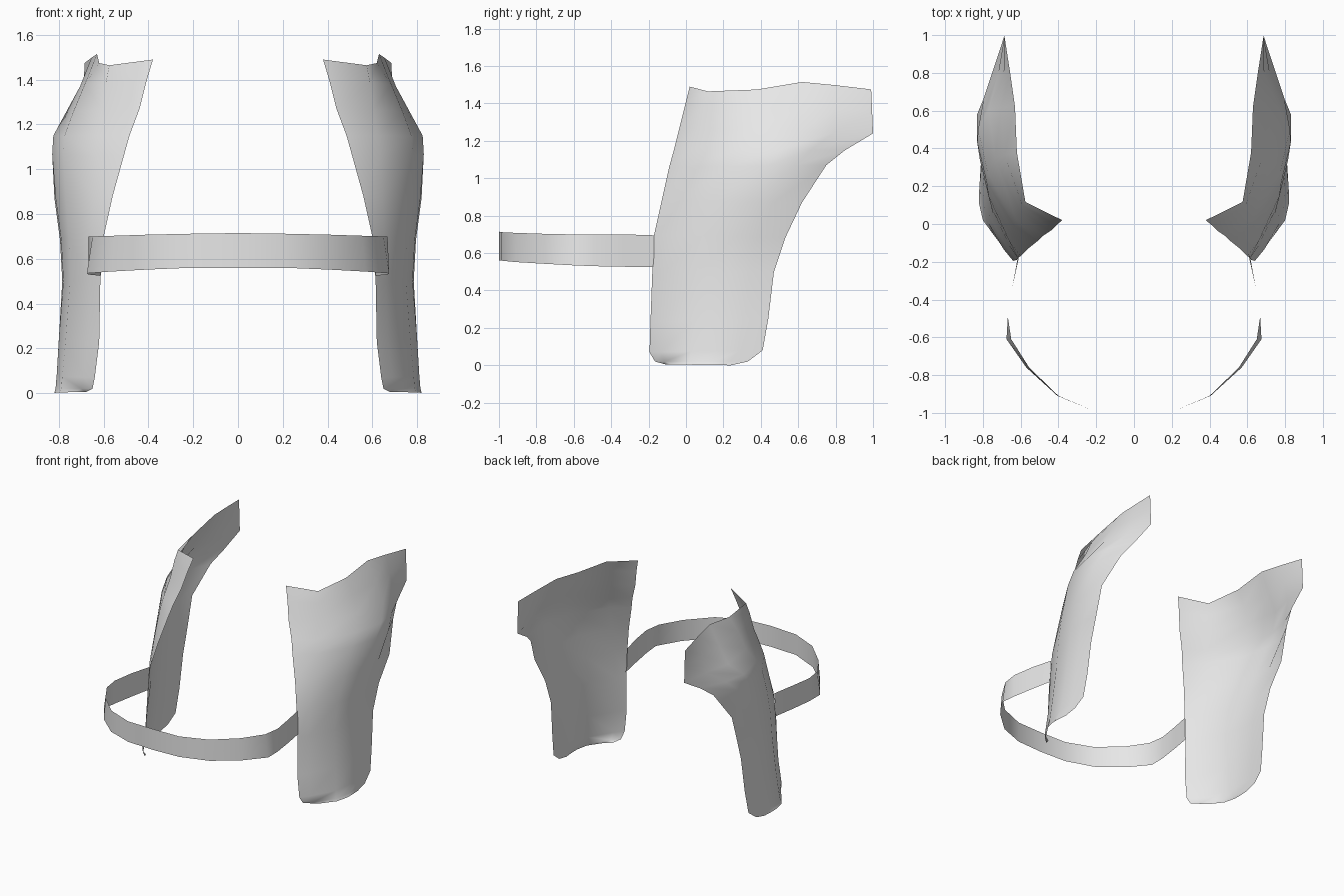
import bpy

grey = bpy.data.materials.new("plain_grey")
grey.diffuse_color = (0.8, 0.8, 0.8, 1.0)


def sheet(name, rows):
    """Smooth open surface lofted through equal-length rows of points."""
    n = len(rows[0])
    verts = [p for row in rows for p in row]
    faces = [(i * n + j, i * n + j + 1, (i + 1) * n + j + 1, (i + 1) * n + j)
             for i in range(len(rows) - 1) for j in range(n - 1)]
    mesh = bpy.data.meshes.new(name)
    mesh.from_pydata(verts, [], faces)
    mesh.materials.append(grey)
    for poly in mesh.polygons:
        poly.use_smooth = True
    obj = bpy.data.objects.new(name, mesh)
    bpy.context.collection.objects.link(obj)
    return obj


# Side panel sections, bottom to top:
# (front y, front z), (back y, back z), x at each column from front to back
COLUMNS = (0, 0.1, 0.37, 0.62, 0.8, 1)
SECTIONS = [
    ((-0.11, 0.005), (0.24, 0.0), (0.68, 0.73, 0.80, 0.82, 0.82, 0.815)),
    ((-0.165, 0.02), (0.33, 0.02), (0.65, 0.70, 0.79, 0.815, 0.815, 0.81)),
    ((-0.195, 0.07), (0.41, 0.08), (0.64, 0.69, 0.785, 0.81, 0.81, 0.80)),
    ((-0.19, 0.23), (0.44, 0.25), (0.62, 0.67, 0.77, 0.80, 0.80, 0.79)),
    ((-0.18, 0.50), (0.47, 0.50), (0.615, 0.66, 0.75, 0.78, 0.785, 0.78)),
    ((-0.17, 0.70), (0.53, 0.68), (0.60, 0.655, 0.755, 0.79, 0.795, 0.785)),
    ((-0.13, 0.88), (0.62, 0.87), (0.56, 0.645, 0.77, 0.815, 0.82, 0.81)),
    ((-0.09, 1.06), (0.75, 1.07), (0.51, 0.635, 0.78, 0.83, 0.83, 0.75)),
    ((-0.065, 1.15), (0.85, 1.15), (0.485, 0.625, 0.775, 0.825, 0.795, 0.71)),
    ((-0.035, 1.27), (1.0, 1.24), (0.44, 0.605, 0.735, 0.77, 0.72, 0.685)),
    ((-0.005, 1.39), (0.995, 1.36), (0.41, 0.59, 0.685, 0.705, 0.69, 0.685)),
    ((0.02, 1.49), (0.99, 1.475), (0.38, 0.575, 0.62, 0.63, 0.655, 0.685)),
]
TOP_WAVE = (0, -0.024, -0.01, 0.034, 0.02, 0)  # wavy upper rim

rows = []
for (fy, fz), (by, bz), xs in SECTIONS:
    rows.append([(x, fy + (by - fy) * t, fz + (bz - fz) * t)
                 for x, t in zip(xs, COLUMNS)])
rows[-1] = [(x, y, z + w) for (x, y, z), w in zip(rows[-1], TOP_WAVE)]

panels = sheet("side_panels", rows)
panels.modifiers.new("mirror", 'MIRROR').use_axis[0] = True

# Front strap: right half as (x, y, bottom z, top z, outward lean of bottom edge)
HALF = [
    (0.0, -1.0, 0.56, 0.715, 0.0),
    (0.21, -0.99, 0.56, 0.712, 0.0),
    (0.40, -0.91, 0.552, 0.708, 0.005),
    (0.555, -0.76, 0.543, 0.703, 0.015),
    (0.65, -0.61, 0.535, 0.70, 0.025),
    (0.668, -0.49, 0.53, 0.70, 0.0),
    (0.643, -0.33, 0.527, 0.70, 0.0),
    (0.608, -0.17, 0.525, 0.695, 0.006),
]
path = [(-x, y, b, t, -lean) for x, y, b, t, lean in reversed(HALF[1:])] + HALF
sheet("front_strap", [[(x + lean, y, b) for x, y, b, t, lean in path],
                      [(x, y, t) for x, y, b, t, lean in path]])
